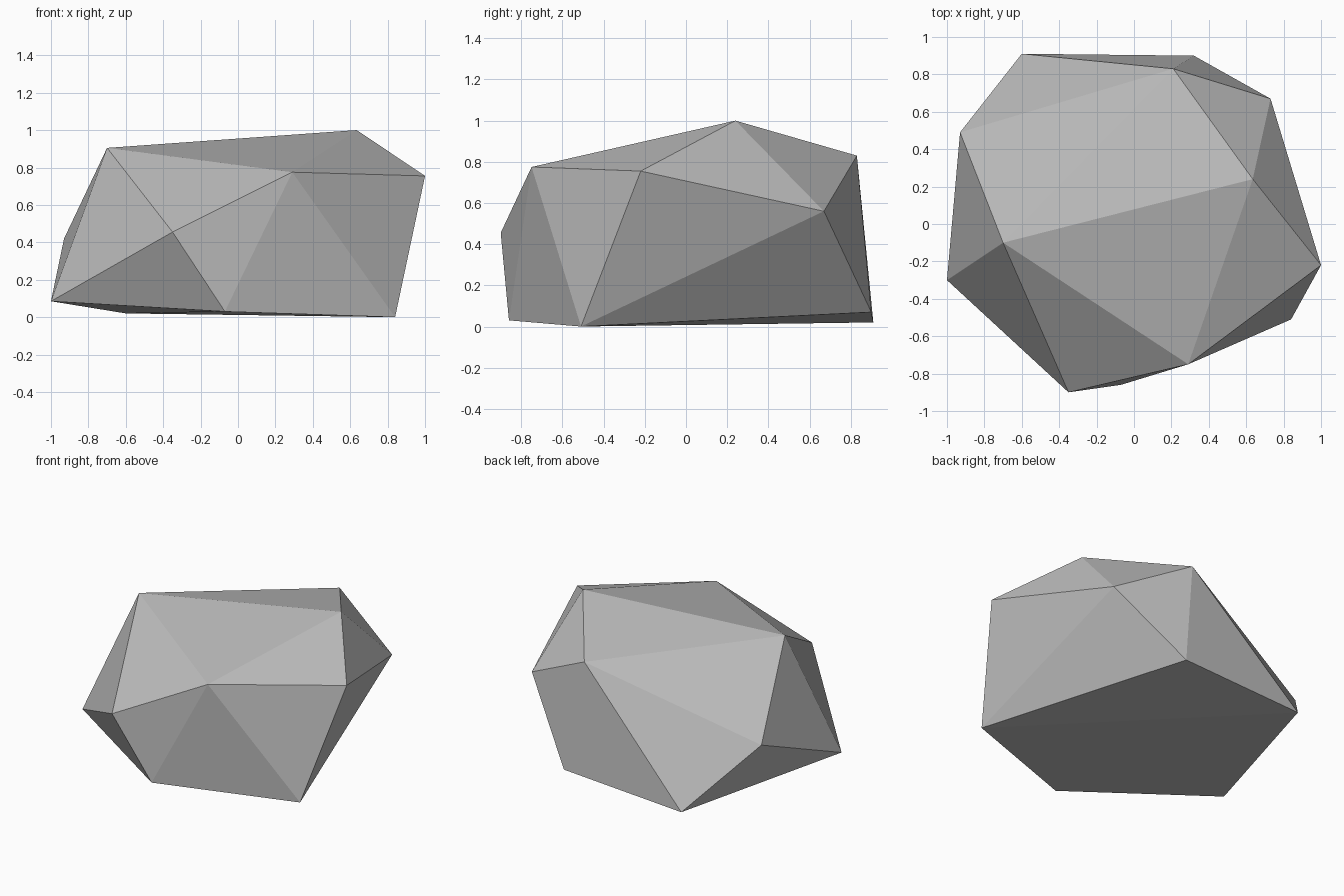
import bpy
import bmesh

cube = bpy.data.objects.get("Cube")
if cube:
    bpy.data.objects.remove(cube, do_unlink=True)

# Stone material
grey = bpy.data.materials.new("stone_grey")
grey.use_nodes = True
colour = (0.5, 0.5, 0.5, 1)
grey.diffuse_color = colour
grey.node_tree.nodes["Principled BSDF"].inputs["Base Color"].default_value = colour

# Corners of the boulder, grouped by level
base_corners = [
    (-0.60, 0.91, 0.02), (0.32, 0.90, 0.07), (0.84, -0.51, 0.0),
    (-0.07, -0.86, 0.03), (-1.0, -0.30, 0.085),
]
middle_corners = [
    (-0.93, 0.49, 0.42), (-0.35, -0.90, 0.455), (0.73, 0.67, 0.56),
]
top_corners = [
    (1.0, -0.22, 0.755), (0.29, -0.75, 0.775), (0.21, 0.83, 0.83),
    (-0.70, -0.10, 0.905), (0.635, 0.24, 1.0),
]

# Wrap the corners in a faceted convex shell
bm = bmesh.new()
for corner in base_corners + middle_corners + top_corners:
    bm.verts.new(corner)
bmesh.ops.convex_hull(bm, input=bm.verts[:])
bmesh.ops.recalc_face_normals(bm, faces=bm.faces[:])
for face in bm.faces:
    face.smooth = False

mesh = bpy.data.meshes.new("boulder")
bm.to_mesh(mesh)
bm.free()
mesh.materials.append(grey)
boulder = bpy.data.objects.new("boulder", mesh)
bpy.context.collection.objects.link(boulder)
